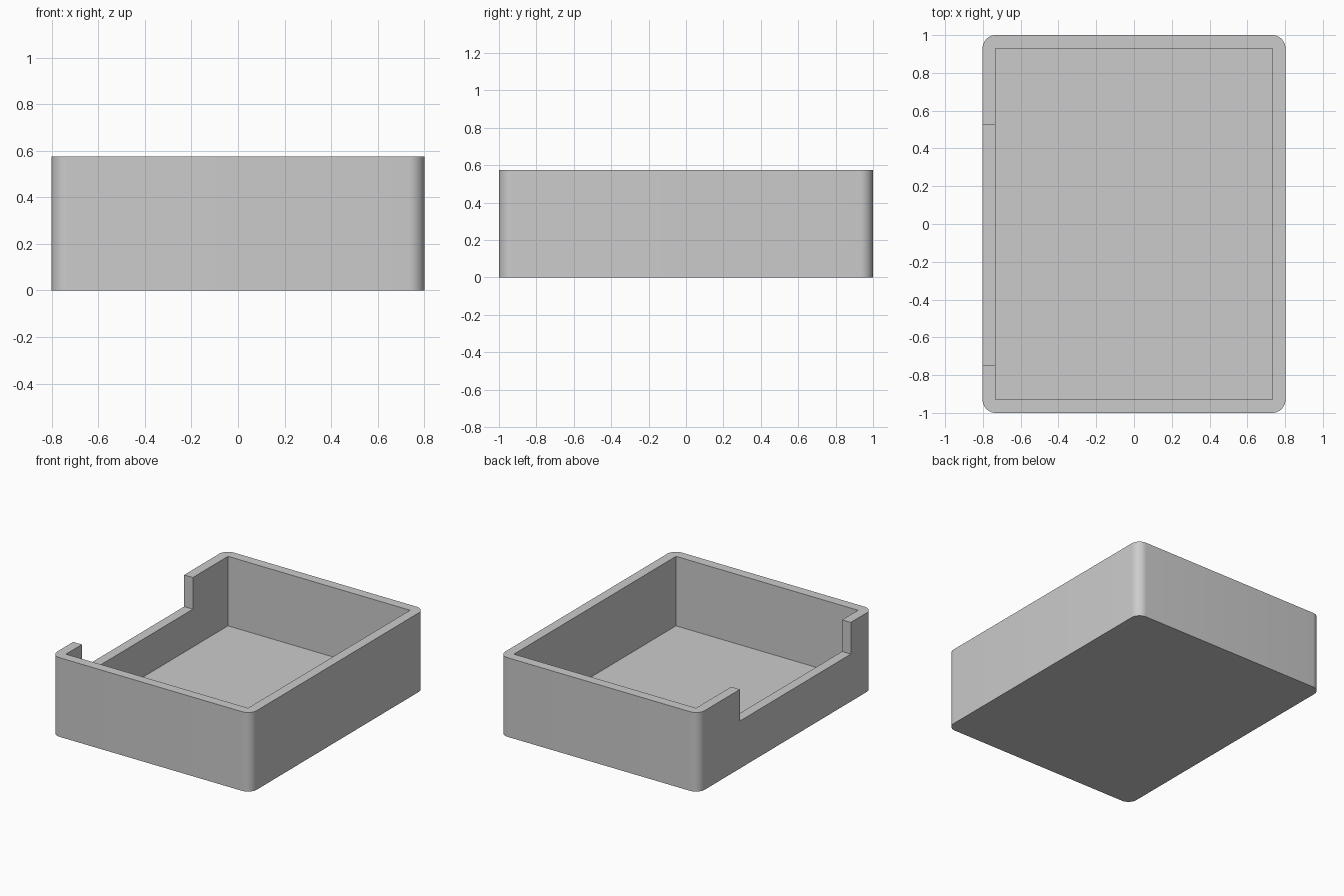
import bpy
import bmesh
from mathutils import Vector

if "Cube" in bpy.data.objects:
    bpy.data.objects.remove(bpy.data.objects["Cube"], do_unlink=True)

HALF_X, HALF_Y, HEIGHT = 0.802, 1.0, 0.575
WALL, FLOOR, CORNER = 0.07, 0.07, 0.07
NOTCH_FRONT, NOTCH_BACK, NOTCH_Z = -0.747, 0.527, 0.345

grey = bpy.data.materials.new("light_grey")
grey.use_nodes = True
grey.diffuse_color = (0.6, 0.6, 0.6, 1)
grey.node_tree.nodes["Principled BSDF"].inputs["Base Color"].default_value = grey.diffuse_color


def box(name, low, high, corner=0):
    """Box between two corners, with optional rounded upright edges."""
    low, high = Vector(low), Vector(high)
    bm = bmesh.new()
    bmesh.ops.create_cube(bm, size=1)
    for v in bm.verts:
        v.co = (low + high) / 2 + v.co * (high - low)
    if corner:
        upright = [e for e in bm.edges
                   if abs(e.verts[0].co.z - e.verts[1].co.z) > 0.01]
        bmesh.ops.bevel(bm, geom=upright, offset=corner, segments=10,
                        profile=0.5, affect="EDGES")
    mesh = bpy.data.meshes.new(name)
    bm.to_mesh(mesh)
    bm.free()
    mesh.materials.append(grey)
    obj = bpy.data.objects.new(name, mesh)
    bpy.context.collection.objects.link(obj)
    return obj


def cut(target, cutter):
    """Subtract the cutter from the target and discard it."""
    bpy.context.view_layer.objects.active = target
    mod = target.modifiers.new("cut", "BOOLEAN")
    mod.operation = "DIFFERENCE"
    mod.solver = "EXACT"
    mod.object = cutter
    bpy.ops.object.modifier_apply(modifier=mod.name)
    bpy.data.objects.remove(cutter, do_unlink=True)


# Tray body with rounded outer corners
tray = box("open_tray", (-HALF_X, -HALF_Y, 0), (HALF_X, HALF_Y, HEIGHT), CORNER)

# Square-cornered cavity
in_x, in_y = HALF_X - WALL, HALF_Y - WALL
cut(tray, box("cavity_cutter", (-in_x, -in_y, FLOOR), (in_x, in_y, HEIGHT + 0.2)))

# Lowered opening in the right wall
cut(tray, box("notch_cutter", (-HALF_X - 0.2, NOTCH_FRONT, NOTCH_Z),
              (-in_x + 0.1, NOTCH_BACK, HEIGHT + 0.2)))

# Smooth rounded corners, sharp rims
bpy.ops.object.select_all(action="DESELECT")
tray.select_set(True)
bpy.context.view_layer.objects.active = tray
bpy.ops.object.shade_smooth_by_angle()
